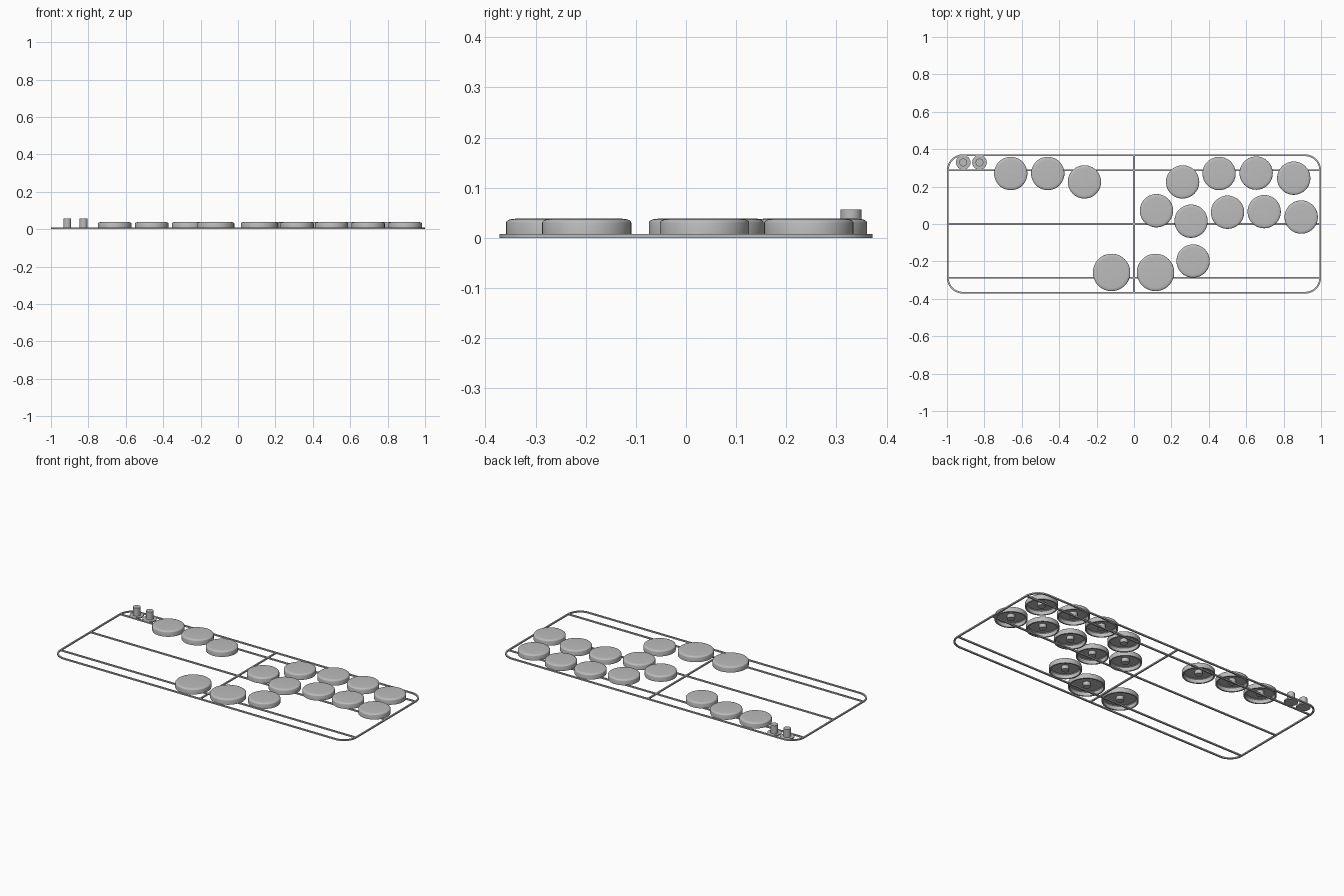
import bpy, bmesh, math

cube = bpy.data.objects.get("Cube")
if cube:
    bpy.data.objects.remove(cube, do_unlink=True)

grey = bpy.data.materials.new("plain grey")
grey.use_nodes = True
GREY = (0.5, 0.5, 0.5, 1)
grey.diffuse_color = GREY
grey.node_tree.nodes["Principled BSDF"].inputs["Base Color"].default_value = GREY


def finish(bm, name, smooth=False):
    bmesh.ops.recalc_face_normals(bm, faces=bm.faces)
    mesh = bpy.data.meshes.new(name)
    bm.to_mesh(mesh)
    bm.free()
    mesh.materials.append(grey)
    obj = bpy.data.objects.new(name, mesh)
    bpy.context.collection.objects.link(obj)
    if smooth:
        bpy.ops.object.select_all(action='DESELECT')
        obj.select_set(True)
        bpy.context.view_layer.objects.active = obj
        bpy.ops.object.shade_smooth_by_angle(angle=math.radians(35))
    return obj


def lathe(name, profile, x, y, sides=48):
    """Turn an (r, z) profile that starts and ends on the axis."""
    bm = bmesh.new()
    verts = [bm.verts.new((r, 0, z)) for r, z in profile]
    edges = [bm.edges.new(pair) for pair in zip(verts, verts[1:])]
    bmesh.ops.spin(bm, geom=verts + edges, cent=(0, 0, 0), axis=(0, 0, 1),
                   angle=2 * math.pi, steps=sides, use_merge=True)
    bmesh.ops.remove_doubles(bm, verts=bm.verts, dist=1e-5)
    obj = finish(bm, name, True)
    obj.location = (x, y, 0)
    return obj


# Frame dimensions
HX, HY, RAD, BAR, THICK = 1.0, 0.372, 0.085, 0.009, 0.008


def rounded_outline(inset):
    r, pts = RAD - inset, []
    for i, (sx, sy) in enumerate([(1, 1), (-1, 1), (-1, -1), (1, -1)]):
        for k in range(9):
            a = math.pi / 2 * (i + k / 8)
            pts.append((sx * (HX - RAD) + r * math.cos(a),
                        sy * (HY - RAD) + r * math.sin(a)))
    return pts


# Rounded outer rim
bm = bmesh.new()
loops = [[bm.verts.new((x, y, z)) for x, y in rounded_outline(inset)]
         for inset, z in [(0, 0), (0, THICK), (BAR, THICK), (BAR, 0)]]
n = len(loops[0])
for a, b in zip(loops, loops[1:] + loops[:1]):
    for i in range(n):
        j = (i + 1) % n
        bm.faces.new((a[i], a[j], b[j], b[i]))
finish(bm, "outer_rim", True)


# Straight bars inside the rim
def bar(name, x, y, sx, sy):
    bm = bmesh.new()
    bmesh.ops.create_cube(bm, size=1)
    bmesh.ops.scale(bm, vec=(sx, sy, THICK), verts=bm.verts)
    bmesh.ops.translate(bm, vec=(x, y, THICK / 2), verts=bm.verts)
    finish(bm, name)


for name, y in [("back_bar", 0.287), ("middle_bar", 0), ("front_bar", -0.287)]:
    bar(name, 0, y, 2 * HX - BAR, BAR)
bar("cross_bar", 0, 0, BAR, 2 * HY - BAR)


# Hollow button caps with a stem under the top
def button(name, x, y, r):
    bottom, top, ceiling, wall, stem = 0.004, 0.038, 0.030, 0.008, 0.021
    profile = [(0, 0.008), (stem, 0.008), (stem, ceiling),
               (r - wall - 0.004, ceiling), (r - wall, ceiling - 0.004),
               (r - wall, bottom), (r, bottom)]
    for k in range(6):
        a = math.pi / 2 * k / 5
        profile.append((r - 0.018 + 0.018 * math.cos(a),
                        top - 0.008 + 0.008 * math.sin(a)))
    profile.append((0, top))
    lathe(name, profile, x, y)


SMALL, BIG = 0.089, 0.1
groups = {
    "left_button": [(-0.659, 0.270), (-0.461, 0.270), (-0.265, 0.225)],
    "upper_button": [(0.260, 0.225), (0.455, 0.270), (0.653, 0.272), (0.854, 0.245)],
    "lower_button": [(0.120, 0.071), (0.305, 0.015), (0.500, 0.063),
                     (0.696, 0.066), (0.894, 0.037)],
    "side_thumb_button": [(0.316, -0.198)],
    "large_thumb_button": [(-0.120, -0.259), (0.115, -0.259)],
}
for name, places in groups.items():
    for i, (x, y) in enumerate(places, 1):
        button(f"{name}_{i}", x, y, BIG if name.startswith("large") else SMALL)

# Two small posts, each on a thin round flange
for i, x in enumerate((-0.913, -0.826), 1):
    lathe(f"small_post_{i}", [(0, 0), (0.039, 0), (0.039, 0.007), (0.021, 0.007),
                              (0.021, 0.056), (0, 0.056)], x, 0.329, 32)
